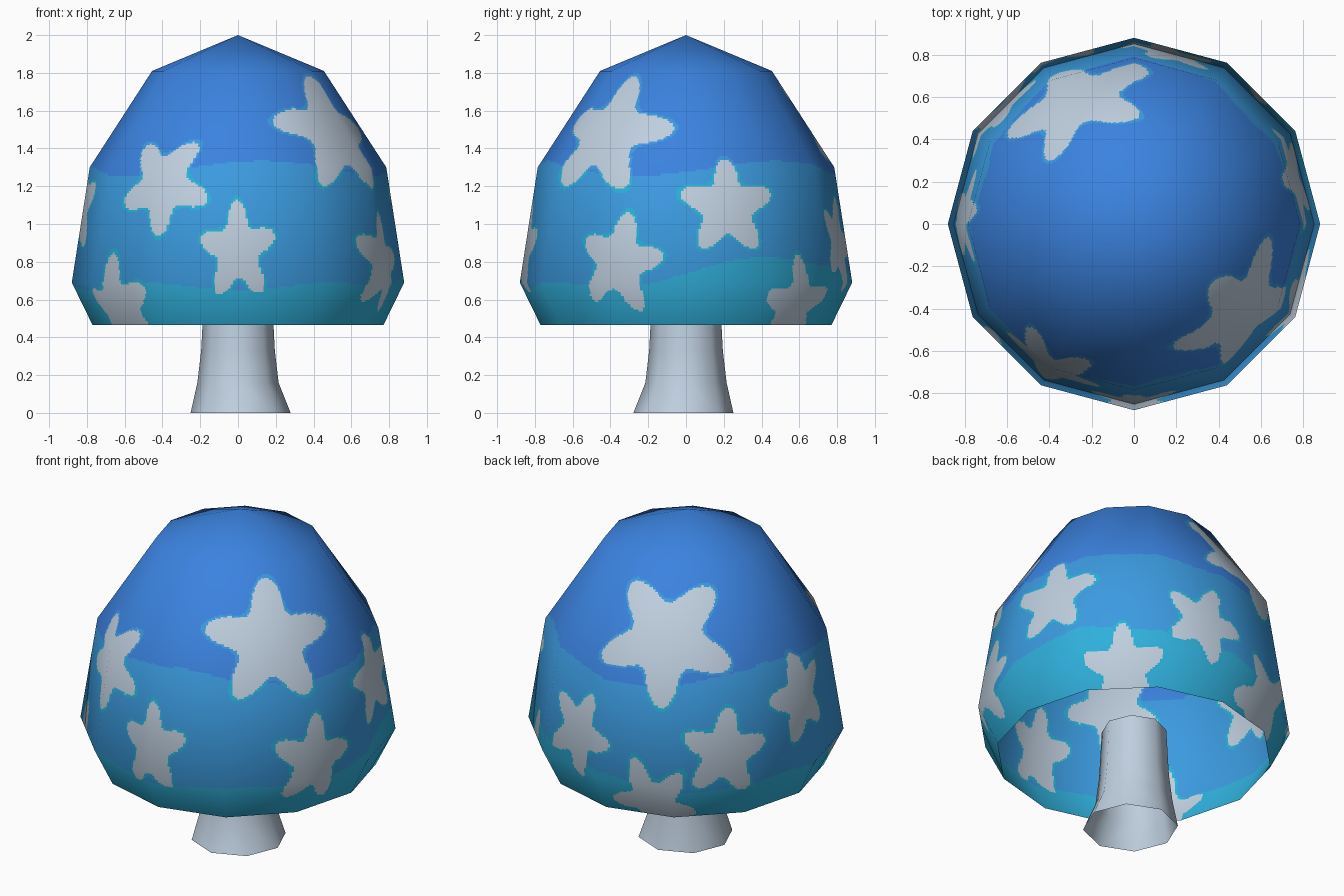
import bpy, bmesh
from math import sin, cos, pi, radians, atan2, hypot
from mathutils import Vector

if "Cube" in bpy.data.objects:
    bpy.data.objects.remove(bpy.data.objects["Cube"])


def material(name, code):
    srgb = [int(code[i:i + 2], 16) / 255 for i in (0, 2, 4)]
    rgba = [((c + 0.055) / 1.055) ** 2.4 for c in srgb] + [1]
    mat = bpy.data.materials.new(name)
    mat.diffuse_color = rgba
    mat.use_nodes = True
    bsdf = next(n for n in mat.node_tree.nodes if n.type == "BSDF_PRINCIPLED")
    bsdf.inputs["Base Color"].default_value = rgba
    bsdf.inputs["Roughness"].default_value = 0.8
    return mat


DEEP, MID, TEAL, RIM, PALE = range(5)
palette = [material("deep_blue", "3B83E0"), material("sky_blue", "3B9BE0"),
           material("teal", "30B0DC"), material("bright_cyan", "28B2DA"),
           material("pale_grey", "BFCFDF")]


def ring_normals(profile):
    """Averaged (radial, up) normal at each profile point."""
    segs = []
    for (r0, z0), (r1, z1) in zip(profile, profile[1:]):
        segs.append(Vector((z0 - z1, r1 - r0)).normalized())
    inner = [(a + b).normalized() for a, b in zip(segs, segs[1:])]
    first = Vector((0, 1)) if profile[0][0] == 0 else segs[0]
    return [first] + inner + [segs[-1]]


def lathe(name, profile, sides, cuts=1, rows=None):
    """Open faceted shell, top to bottom, finely cut but kept flat-sided,
    with soft normals spread between the main corners."""
    rows = rows or [1] * (len(profile) - 1)
    norms = ring_normals(profile)
    stations = [(Vector(profile[0]), norms[0])]
    for k, n in enumerate(rows):
        a, b = Vector(profile[k]), Vector(profile[k + 1])
        for i in range(1, n + 1):
            stations.append((a.lerp(b, i / n), norms[k].lerp(norms[k + 1], i / n)))
    corners = [Vector((cos(2 * pi * s / sides), sin(2 * pi * s / sides), 0))
               for s in range(sides)]
    spokes = [corners[s].lerp(corners[(s + 1) % sides], c / cuts)
              for s in range(sides) for c in range(cuts)]
    bm = bmesh.new()
    normals, grid = [], []
    for (r, z), (nr, nz) in stations:
        ring = []
        for d in spokes[:1] if r == 0 else spokes:
            ring.append(bm.verts.new(d * r + Vector((0, 0, z))))
            normals.append((d * nr + Vector((0, 0, nz))).normalized())
        grid.append(ring)
    count = len(spokes)
    for up, low in zip(grid, grid[1:]):
        for j in range(count):
            k = (j + 1) % count
            if len(up) == 1:
                bm.faces.new((up[0], low[j], low[k]))
            else:
                bm.faces.new((up[j], low[j], low[k], up[k]))
    mesh = bpy.data.meshes.new(name)
    bm.to_mesh(mesh)
    bm.free()
    obj = bpy.data.objects.new(name, mesh)
    bpy.context.collection.objects.link(obj)
    mesh.shade_smooth()
    mesh.normals_split_custom_set_from_vertices(normals)
    return obj


# Cap: open twelve-sided dome
cap_profile = [(0, 2), (0.455, 1.81), (0.785, 1.3), (0.88, 0.69), (0.77, 0.465)]
cap = lathe("cap", cap_profile, 12, 32, [4, 52, 54, 22])
for m in palette:
    cap.data.materials.append(m)

# Stars: azimuth, height, radius, angle of one point, width factor
star_specs = [
    (-90, 0.86, 0.27, 92, 0.76), (-121, 1.21, 0.28, 56, 0.95),
    (-39, 1.48, 0.36, 86, 1), (16, 1.09, 0.26, 90, 1),
    (-25, 0.8, 0.27, 80, 0.9), (-141, 0.56, 0.27, 95, 0.9),
    (46, 0.56, 0.26, 92, 0.9), (115, 1.5, 0.38, 270, 1),
    (78, 0.9, 0.26, 68, 0.9), (112, 0.57, 0.27, 118, 0.9),
    (140, 0.88, 0.26, 82, 0.95), (178, 1.08, 0.27, 100, 0.85),
]


def star_frame(az, z, size, turn, wide):
    for (r0, z0), (r1, z1) in zip(cap_profile, cap_profile[1:]):
        if z1 <= z <= z0:
            r = r0 + (r1 - r0) * (z0 - z) / (z0 - z1)
            slope = Vector((r0 - r1, z0 - z1)).normalized()
    a = radians(az)
    out = Vector((cos(a), sin(a), 0))
    side = Vector((-sin(a), cos(a), 0))
    up = out * slope.x + Vector((0, 0, slope.y))
    return out * r * 0.985 + Vector((0, 0, z)), side, up, size, radians(turn), wide


stars = [star_frame(*s) for s in star_specs]


def star_gap(p, star):
    """Distance of a point outside the rounded star outline."""
    centre, side, up, size, turn, wide = star
    d = p - centre
    if d.length > size * 1.5:
        return 1
    u, v = d.dot(side) / wide, d.dot(up)
    wave = 0.5 + 0.5 * cos(5 * (atan2(v, u) - turn))
    return hypot(u, v) - size * (0.54 + 0.46 * wave ** 1.25)


def cap_colour(p):
    a = atan2(p.y, p.x)
    gap = min(star_gap(p, s) for s in stars)
    if gap < 0:
        return PALE
    high = p.z > 1.295 + 0.04 * sin(3 * a - 0.5)
    if gap < 0.022:
        return MID if high else RIM
    if high:
        return DEEP
    swell = max(0, cos(a - 0.7)) ** 3
    return TEAL if p.z < 0.67 + 0.15 * swell + 0.02 * sin(5 * a) else MID


for poly in cap.data.polygons:
    poly.material_index = cap_colour(poly.center)

# Stem: open eight-sided flared tube
stem = lathe("stem", [(0.18, 0.62), (0.195, 0.33), (0.215, 0.16), (0.265, 0)], 8)
stem.data.materials.append(palette[PALE])
for vert in stem.data.vertices:
    if vert.co.z < 0.01:
        vert.co += Vector((0.014, -0.014, 0))
